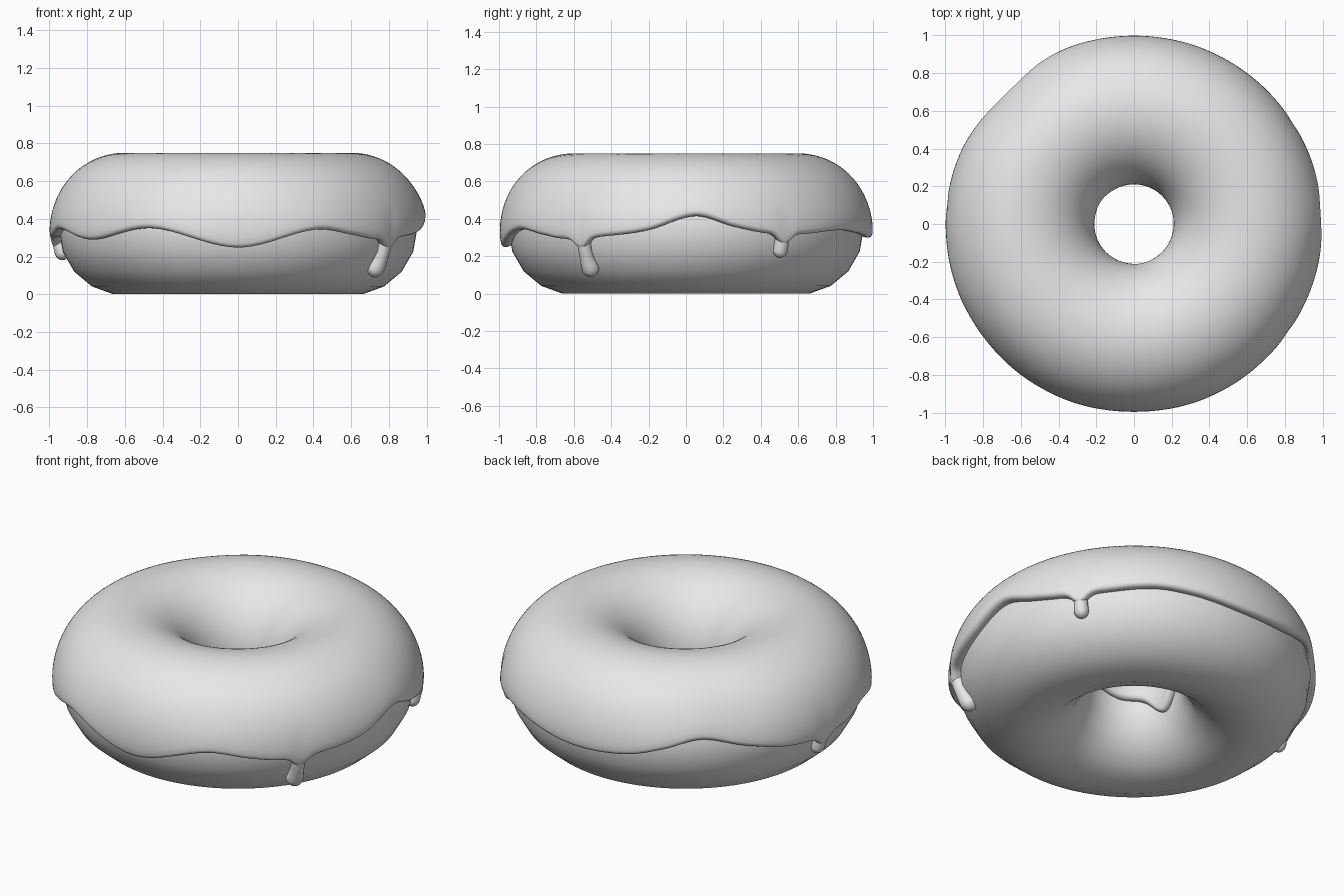
import bpy, bmesh, math
from mathutils import Vector

if "Cube" in bpy.data.objects:
    bpy.data.objects.remove(bpy.data.objects["Cube"])

RING = 0.6            # radius of the ring's centre line
DOUGH_R, DOUGH_Z = 0.35, 0.345
ICING_R, ICING_Z = 0.39, 0.36

grey = bpy.data.materials.new("plain_grey")
grey.diffuse_color = (0.8, 0.8, 0.8, 1)
grey.use_nodes = True
grey.node_tree.nodes["Principled BSDF"].inputs["Base Color"].default_value = grey.diffuse_color


def finish(name, bm):
    bmesh.ops.recalc_face_normals(bm, faces=bm.faces)
    me = bpy.data.meshes.new(name)
    bm.to_mesh(me)
    bm.free()
    me.materials.append(grey)
    for p in me.polygons:
        p.use_smooth = True
    ob = bpy.data.objects.new(name, me)
    bpy.context.collection.objects.link(ob)
    return ob


def on_ring(theta, phi, rho, zc):
    """Point at angle theta round the ring, phi and rho round the tube."""
    r = RING + rho * math.cos(phi)
    return Vector((r * math.cos(theta), r * math.sin(theta), zc + rho * math.sin(phi)))


def skin(name, rows, wrap_rows, wrap_cols, caps=False):
    bm = bmesh.new()
    grid = [[bm.verts.new(p) for p in row] for row in rows]
    n, m = len(grid), len(grid[0])
    for i in range(n if wrap_rows else n - 1):
        for j in range(m if wrap_cols else m - 1):
            a, b = grid[i], grid[(i + 1) % n]
            k = (j + 1) % m
            bm.faces.new((a[j], b[j], b[k], a[k]))
    if caps:
        bm.faces.new(grid[0])
        bm.faces.new(grid[-1])
    return finish(name, bm)


# Dough: ring with an 18-sided section and a flat underside
skin("dough", [[on_ring(math.tau * i / 72, math.tau * j / 18, DOUGH_R, DOUGH_Z)
                for j in range(18)] for i in range(72)], True, True)

# Wavy outer hem of the icing: (degrees round the ring, height)
HEM = [(3, .415), (15, .36), (26, .325), (40, .32), (57, .34), (70, .325), (88, .30),
       (106, .317), (118, .365), (130, .416), (144, .36), (162, .305), (185, .305),
       (197, .345), (218, .29), (242, .35), (270, .25), (295, .343), (309, .315),
       (318, .295), (335, .31), (348, .34)]
# Drips: (degrees, lowest height, neck radius, bulb radius)
DRIPS = [(325, .092, .037, .047), (32.5, .185, .036, .040), (174, .175, .036, .041)]


def angle_gap(a, b):
    return (a - b + 180) % 360 - 180


def hem_height(deg):
    pts = [(a + s, z) for s in (-360, 0, 360) for a, z in HEM]
    i = next(k for k in range(len(pts) - 1) if pts[k + 1][0] > deg)
    (a0, z0), (a1, z1), (a2, z2), (a3, z3) = pts[i - 1:i + 3]
    h = a2 - a1
    t = (deg - a1) / h
    m1, m2 = (z2 - z0) / (a2 - a0) * h, (z3 - z1) / (a3 - a1) * h
    z = ((2*t**3 - 3*t*t + 1) * z1 + (t**3 - 2*t*t + t) * m1
         + (3*t*t - 2*t**3) * z2 + (t**3 - t*t) * m2)
    # flare into each drip
    return z - sum(.055 * math.exp(-(angle_gap(deg, d[0]) / 3.0) ** 2) for d in DRIPS)


def inner_height(deg):
    t = math.radians(deg)
    return (.34 + .025 * math.sin(3 * t) + .015 * math.cos(5 * t)
            - .08 * math.exp(-(angle_gap(deg, 191) / 20) ** 2))


# Icing: shell over the top with rolled lips at the outer and inner hems
rows = []
COLS, LIP = 360, 0.07
for i in range(COLS):
    deg = 360 * i / COLS
    th = math.radians(deg)
    start = math.asin((hem_height(deg) - ICING_Z) / .37)
    end = math.pi - math.asin((inner_height(deg) - ICING_Z) / .37)
    dent = .026 * math.exp(-(angle_gap(deg, 137) / 15) ** 2)
    lip = [(LIP * (1 - math.cos(a)), .362 + .028 * math.sin(a))
           for a in (math.pi * (k / 8 - .5) for k in range(9))]
    section = [(start + d, r) for d, r in lip]
    lo, hi = start + LIP, end - LIP
    section += [(lo + (hi - lo) * k / 44, ICING_R) for k in range(1, 44)]
    section += [(end - d, r) for d, r in reversed(lip)]
    row = []
    for phi, rho in section:
        if rho > .36 and phi < math.pi / 2:
            swell = .010 * math.exp(-((phi - start) / .35) ** 2)
            rho += swell - dent * max(0, math.cos(phi)) ** 2
        row.append(on_ring(th, phi, rho, ICING_Z))
    rows.append(row)
skin("icing", rows, True, False)

# Drips: tapered strands running down the dough, ending in round bulbs
for n, (deg, low, neck, bulb) in enumerate(DRIPS):
    th = math.radians(deg)
    side = Vector((-math.sin(th), math.cos(th), 0))
    rho = .357
    top = math.asin((hem_height(deg) + .06 - DOUGH_Z) / rho)
    bottom = math.asin((low - DOUGH_Z) / rho) + .03
    length = (top - bottom) * rho
    rows = []
    for k in range(33):
        s = length * (1 - math.cos(math.pi * k / 32)) / 2   # distance from the top
        left = length - s
        w = neck + (bulb - neck) * math.exp(-((left - bulb) / .05) ** 2)
        if left < bulb:
            w *= math.sqrt(max(1 - (1 - left / bulb) ** 2, .0004))
        w *= min(1, .3 + s / .04)
        phi = top - s / rho
        c = on_ring(th, phi, rho, DOUGH_Z)
        out = on_ring(th, phi, rho + 1, DOUGH_Z) - c
        rows.append([c + (side * math.cos(a) + out * math.sin(a)) * w
                     for a in (math.tau * j / 20 for j in range(20))])
    skin("icing_drip_%d" % (n + 1), rows, False, True, caps=True)
